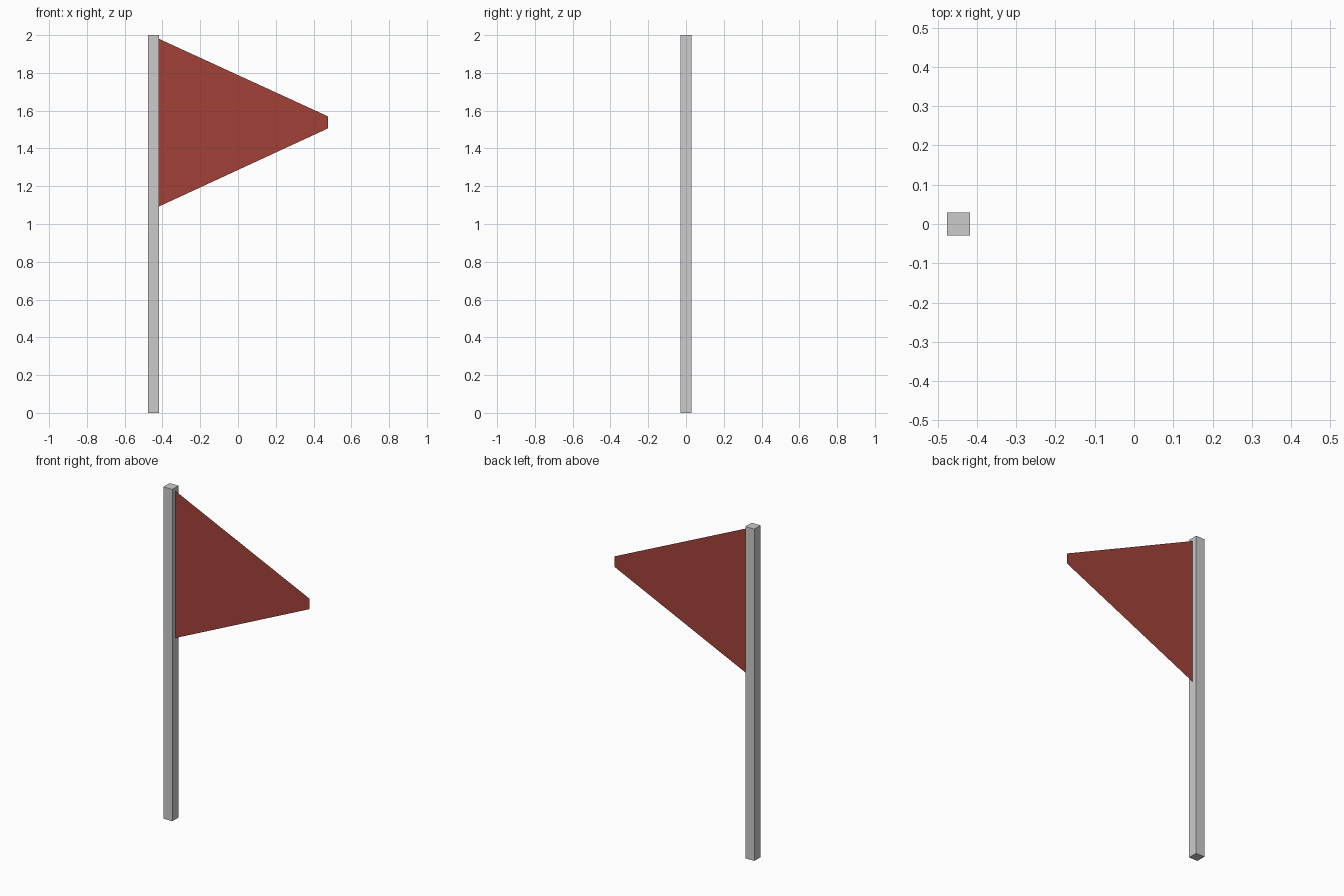
import bpy

if "Cube" in bpy.data.objects:
    bpy.data.objects.remove(bpy.data.objects["Cube"])

# Square pole standing on the ground
bpy.ops.mesh.primitive_cube_add(size=1, location=(-0.447, 0, 1))
pole = bpy.context.object
pole.name = "pole"
pole.scale = (0.059, 0.059, 2)
bpy.ops.object.transform_apply(location=False, rotation=False, scale=True)

# Thin tapered pennant with a blunt tip
outline = [(-0.418, 1.093), (0.476, 1.506), (0.476, 1.57), (-0.418, 1.98)]
mesh = bpy.data.meshes.new("flag")
mesh.from_pydata([(x, 0, z) for x, z in outline], [], [(0, 1, 2, 3)])
flag = bpy.data.objects.new("flag", mesh)
bpy.context.collection.objects.link(flag)

red = bpy.data.materials.new("red_cloth")
red.diffuse_color = (0.36, 0.055, 0.04, 1)
red.use_nodes = True
red.node_tree.nodes["Principled BSDF"].inputs["Base Color"].default_value = red.diffuse_color
mesh.materials.append(red)
